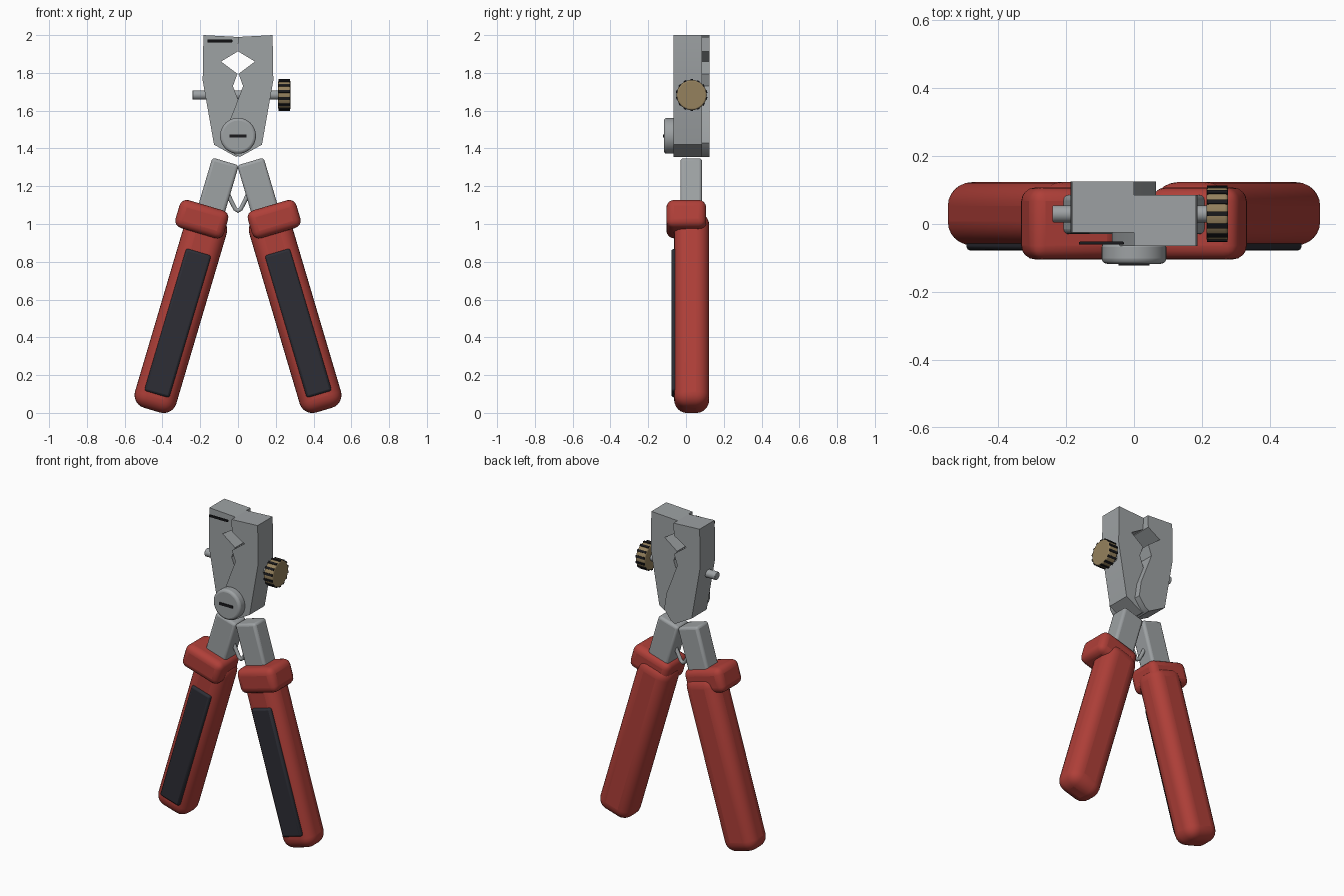
import bpy, bmesh, math
from mathutils import Matrix, Vector

if "Cube" in bpy.data.objects:
    bpy.data.objects.remove(bpy.data.objects["Cube"], do_unlink=True)


def material(name, rgb):
    m = bpy.data.materials.new(name)
    m.use_nodes = True
    m.diffuse_color = (*rgb, 1)
    m.node_tree.nodes["Principled BSDF"].inputs["Base Color"].default_value = (*rgb, 1)
    return m


STEEL = material("steel grey", (0.34, 0.36, 0.37))
RED = material("grip red", (0.43, 0.05, 0.04))
PAD = material("dark pad", (0.026, 0.027, 0.036))
BRASS = material("brass", (0.30, 0.22, 0.11))
BLACK = material("black", (0.01, 0.01, 0.012))

MID_Y = 0.03                    # depth of the central plane
TILT = math.radians(16.5)       # splay of each handle


def finish(name, bm, mat, bevel=0.0, segments=3, matrix=Matrix()):
    bmesh.ops.recalc_face_normals(bm, faces=bm.faces)
    mesh = bpy.data.meshes.new(name)
    bm.to_mesh(mesh)
    bm.free()
    obj = bpy.data.objects.new(name, mesh)
    bpy.context.collection.objects.link(obj)
    obj.matrix_world = matrix
    mesh.materials.append(mat)
    if bevel:
        mod = obj.modifiers.new("rounding", "BEVEL")
        mod.width = bevel
        mod.segments = segments
        mod.limit_method = "ANGLE"
        mod.angle_limit = math.radians(35)
    bpy.ops.object.select_all(action="DESELECT")
    obj.select_set(True)
    bpy.context.view_layer.objects.active = obj
    bpy.ops.object.shade_smooth_by_angle(angle=math.radians(35))
    return obj


def box(name, lo, hi, mat, bevel=0.0, segments=3, matrix=Matrix()):
    lo, hi = Vector(lo), Vector(hi)
    bm = bmesh.new()
    bmesh.ops.create_cube(bm, size=1)
    for v in bm.verts:
        v.co = (lo + hi) / 2 + v.co * (hi - lo)
    return finish(name, bm, mat, bevel, segments, matrix)


def cylinder(name, centre, axis, radius, depth, mat, bevel=0.0, sides=32):
    bm = bmesh.new()
    bmesh.ops.create_cone(bm, cap_ends=True, segments=sides, radius1=radius,
                          radius2=radius, depth=depth)
    turn = Vector((0, 0, 1)).rotation_difference(Vector(axis)).to_matrix().to_4x4()
    return finish(name, bm, mat, bevel, 3, Matrix.Translation(centre) @ turn)


# Handles: grip, pad, collar and steel shank share one tilted frame
for s, side in ((1, "left"), (-1, "right")):
    frame = Matrix.Translation((0.30 * s, 0, 0.54)) @ Matrix.Rotation(-s * TILT, 4, "Y")
    box(side + "_grip", (-0.114, -0.063, -0.548), (0.114, 0.123, 0.53), RED, 0.07, 6, frame)
    box(side + "_grip_pad", (-0.069, -0.078, -0.46), (0.069, -0.03, 0.325), PAD, 0.012, 2, frame)
    off = 0.034 * s
    box(side + "_collar", (off - 0.134, -0.104, 0.42), (off + 0.134, 0.107, 0.573),
        RED, 0.04, 4, frame)
    box(side + "_shank", (-0.073, -0.03, 0.45), (0.073, 0.085, 0.825), STEEL, 0.016, 3, frame)

# Jaws: one notched profile, the second is the first turned half round
PROFILE = [(0, 1.99), (0.183, 2.0), (0.187, 1.76), (0.127, 1.42), (0.01, 1.355),
           (-0.02, 1.37), (-0.065, 1.43), (-0.05, 1.53), (0.012, 1.69),
           (0.027, 1.73), (0.003, 1.795), (0.09, 1.86), (0.003, 1.912)]
for s, side in ((1, "left"), (-1, "right")):
    bm = bmesh.new()
    face = bm.faces.new([bm.verts.new((x * s, MID_Y - 0.095 * s, z)) for x, z in PROFILE])
    grown = bmesh.ops.extrude_face_region(bm, geom=[face])["geom"]
    bmesh.ops.translate(bm, vec=(0, 0.15 * s, 0),
                        verts=[g for g in grown if isinstance(g, bmesh.types.BMVert)])
    finish(side + "_jaw", bm, STEEL)

# Pivot bolt with slot, and the dark mark on the jaw
cylinder("pivot_bolt", (0, -0.085, 1.467), (0, 1, 0), 0.095, 0.064, STEEL, 0.015, 40)
box("pivot_slot", (-0.046, -0.122, 1.459), (0.046, -0.114, 1.475), BLACK)
box("jaw_mark", (-0.162, -0.061, 1.961), (-0.03, -0.052, 1.976), BLACK, 0.003, 2)

# Adjusting screw with ribbed knob
KNOB_Z = 1.683
cylinder("adjusting_screw", (-0.01, MID_Y, KNOB_Z), (1, 0, 0), 0.025, 0.46, STEEL, 0.004, 24)
cylinder("knob", (0.245, MID_Y, KNOB_Z), (1, 0, 0), 0.08, 0.064, BRASS, 0.008, 42)
RIBS = 14
for i in range(RIBS):
    turn = Matrix.Translation((0, MID_Y, KNOB_Z)) @ Matrix.Rotation(math.tau * i / RIBS, 4, "X")
    box(f"knob_rib_{i + 1}", (0.215, -0.007, 0.074), (0.275, 0.007, 0.084), BLACK, matrix=turn)

# Return spring wire between the shanks
curve = bpy.data.curves.new("spring_wire", "CURVE")
curve.dimensions = "3D"
curve.bevel_depth = 0.012
curve.bevel_resolution = 3
curve.use_fill_caps = True
path = [(-0.07, 1.19), (-0.045, 1.14), (-0.015, 1.08), (0, 1.07),
        (0.015, 1.08), (0.045, 1.14), (0.07, 1.19)]
spline = curve.splines.new("POLY")
spline.points.add(len(path) - 1)
for p, (x, z) in zip(spline.points, path):
    p.co = (x, MID_Y, z, 1)
curve.materials.append(STEEL)
bpy.context.collection.objects.link(bpy.data.objects.new("spring_wire", curve))
